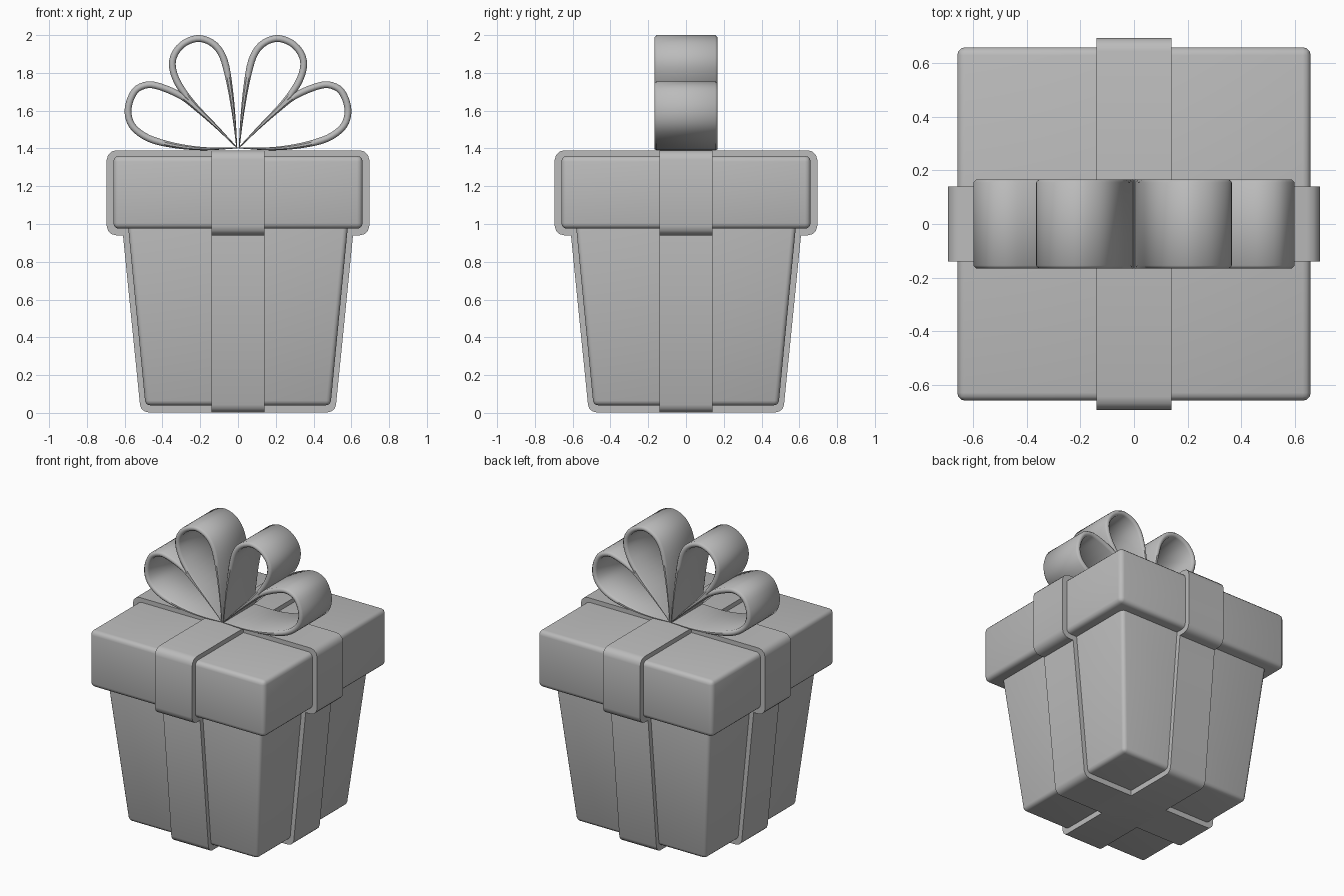
import bpy, bmesh, math
from mathutils import Vector

if "Cube" in bpy.data.objects:
    bpy.data.objects.remove(bpy.data.objects["Cube"])

grey = bpy.data.materials.new("plain_grey")
grey.use_nodes = True
COLOUR = (0.5, 0.5, 0.5, 1)
grey.diffuse_color = COLOUR
grey.node_tree.nodes["Principled BSDF"].inputs["Base Color"].default_value = COLOUR


def finish(bm, name, angle):
    bmesh.ops.recalc_face_normals(bm, faces=bm.faces)
    mesh = bpy.data.meshes.new(name)
    bm.to_mesh(mesh)
    bm.free()
    mesh.materials.append(grey)
    obj = bpy.data.objects.new(name, mesh)
    bpy.context.collection.objects.link(obj)
    bpy.ops.object.select_all(action="DESELECT")
    obj.select_set(True)
    bpy.context.view_layer.objects.active = obj
    bpy.ops.object.shade_smooth_by_angle(angle=math.radians(angle))
    return obj


def block(name, low, high, z0, z1, bevel, across=None):
    """Tapered box; low and high are (half x, half y) at the bottom and top.
    With across set, only the edges running along that axis are rounded."""
    bm = bmesh.new()
    bmesh.ops.create_cube(bm, size=2)
    for v in bm.verts:
        half = high if v.co.z > 0 else low
        v.co = (v.co.x * half[0], v.co.y * half[1], z1 if v.co.z > 0 else z0)
    edges = bm.edges[:]
    if across is not None:
        edges = [e for e in edges
                 if abs((e.verts[0].co - e.verts[1].co).normalized()[across]) > 0.99]
    bmesh.ops.bevel(bm, geom=edges, offset=bevel, segments=3, profile=0.5, affect="EDGES")
    return finish(bm, name, 35)


# Box and lid
block("box_body", (0.49, 0.49), (0.583, 0.583), 0.04, 1.0, 0.025)
block("lid", (0.66, 0.66), (0.66, 0.66), 0.975, 1.36, 0.03)

# Ribbons wrapped both ways around the box and the lid
W = 0.14
block("box_ribbon_sideways", (0.515, W), (0.615, W), 0.003, 1.0, 0.04, 1)
block("box_ribbon_lengthways", (W, 0.515), (W, 0.615), 0.003, 1.0, 0.04, 0)
block("lid_ribbon_sideways", (0.695, W), (0.695, W), 0.94, 1.39, 0.05, 1)
block("lid_ribbon_lengthways", (W, 0.695), (W, 0.695), 0.94, 1.39, 0.05, 0)


def spline(points, steps=4):
    """Smooth open path through the points."""
    pts = [Vector(p) for p in points]
    pts = [2 * pts[0] - pts[1]] + pts + [2 * pts[-1] - pts[-2]]
    path = []
    for a, b, c, d in zip(pts, pts[1:], pts[2:], pts[3:]):
        for i in range(steps):
            t = i / steps
            path.append(0.5 * (2 * b + (c - a) * t + (2 * a - 5 * b + 4 * c - d) * t * t
                               + (3 * b - a - 3 * c + d) * t ** 3))
    return path + [pts[-2]]


def bow_loop(name, points, side):
    """Sweep a thin rounded strip along a teardrop path, clockwise from the knot."""
    path = spline(points)
    half, rim = 0.167, 0.012
    bm = bmesh.new()
    rings = []
    for i, p in enumerate(path):
        along = (path[min(i + 1, len(path) - 1)] - path[max(i - 1, 0)]).normalized()
        inward = Vector((along.y, -along.x))
        thick = 0.036 * min(1, 0.12 + (p - path[0]).length / 0.5)
        section = [(-half + rim, 0), (half - rim, 0), (half, 0.3), (half, 0.7),
                   (half - rim, 1), (-half + rim, 1), (-half, 0.7), (-half, 0.3)]
        ring = []
        for y, depth in section:
            q = p + inward * thick * depth
            ring.append(bm.verts.new((side * q.x, y, q.y)))
        rings.append(ring)
    for r, s in zip(rings, rings[1:]):
        for k in range(8):
            n = (k + 1) % 8
            bm.faces.new((r[k], r[n], s[n], s[k]))
    bm.faces.new(rings[0])
    bm.faces.new(rings[-1])
    finish(bm, name, 50)


# Bow of four loops
UPPER = [(0.004, 1.4), (0.012, 1.55), (0.028, 1.72), (0.055, 1.87), (0.11, 1.96), (0.2, 2.0),
         (0.29, 1.975), (0.35, 1.91), (0.365, 1.83), (0.33, 1.73), (0.25, 1.63),
         (0.12, 1.51), (0.004, 1.4)]
LOWER = [(0.004, 1.405), (0.1, 1.51), (0.2, 1.61), (0.29, 1.69), (0.39, 1.738), (0.48, 1.755),
         (0.56, 1.715), (0.6, 1.61), (0.575, 1.51), (0.48, 1.437), (0.34, 1.402),
         (0.18, 1.39), (0.004, 1.4)]
for label, side in (("left", 1), ("right", -1)):
    bow_loop("bow_upper_loop_" + label, UPPER, side)
    bow_loop("bow_lower_loop_" + label, LOWER, side)
